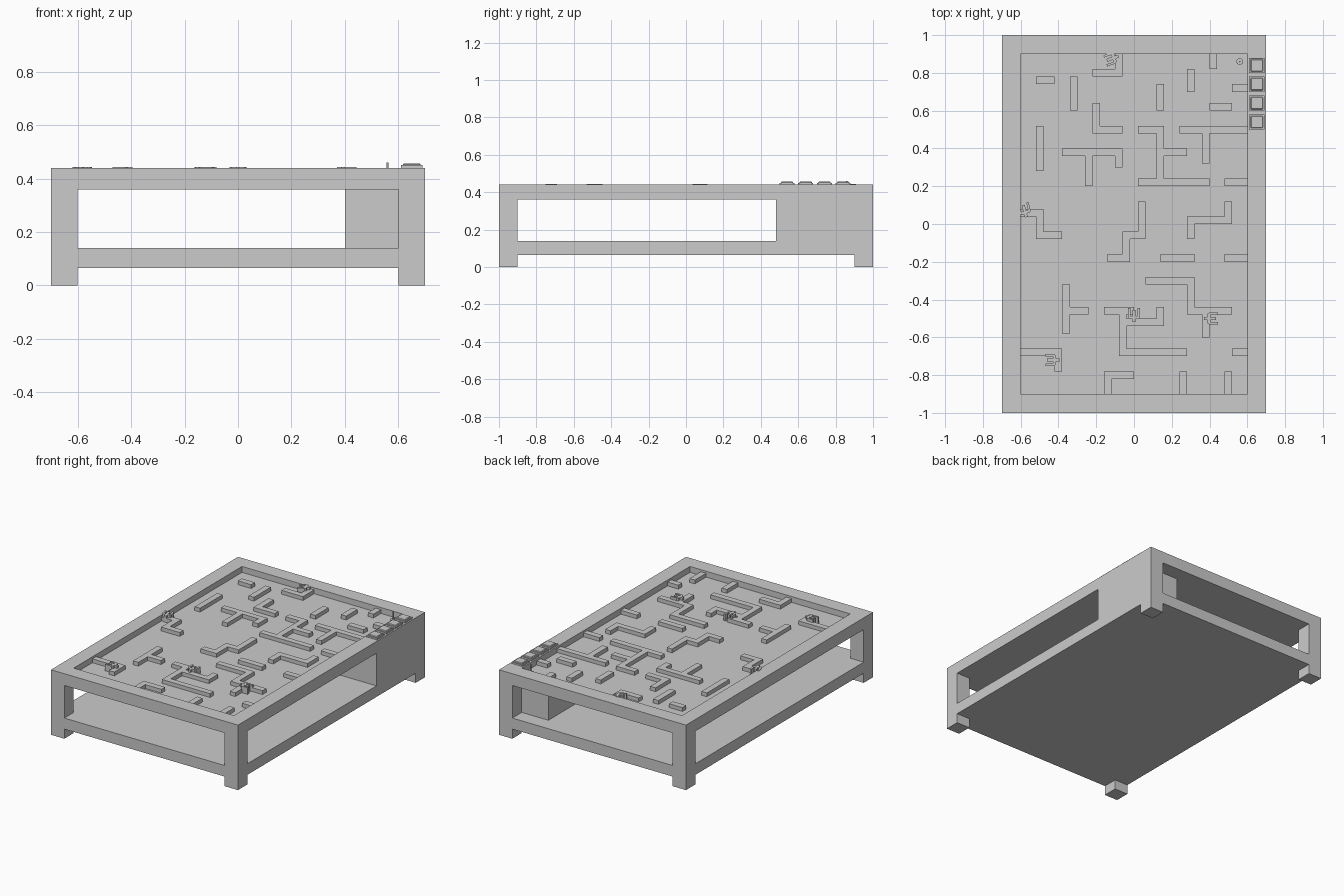
import bpy, bmesh, math
from mathutils import Matrix

if "Cube" in bpy.data.objects:
    bpy.data.objects.remove(bpy.data.objects["Cube"])


def link(name, bm):
    me = bpy.data.meshes.new(name)
    bmesh.ops.recalc_face_normals(bm, faces=bm.faces[:])
    bm.to_mesh(me)
    bm.free()
    ob = bpy.data.objects.new(name, me)
    bpy.context.collection.objects.link(ob)
    return ob


def box(name, x0, x1, y0, y1, z0, z1):
    bm = bmesh.new()
    m = Matrix.Translation(((x0 + x1) / 2, (y0 + y1) / 2, (z0 + z1) / 2)) @ \
        Matrix.Diagonal((x1 - x0, y1 - y0, z1 - z0, 1))
    bmesh.ops.create_cube(bm, size=1, matrix=m)
    return link(name, bm)


def cut(ob, *bounds):
    cutter = box("cutter", *bounds)
    cutter.hide_render = True
    mod = ob.modifiers.new("cut", 'BOOLEAN')
    mod.operation, mod.solver, mod.object = 'DIFFERENCE', 'EXACT', cutter
    bpy.context.view_layer.objects.active = ob
    bpy.ops.object.modifier_apply(modifier=mod.name)
    bpy.data.objects.remove(cutter)


def extrude_up(bm, height):
    r = bmesh.ops.extrude_face_region(bm, geom=bm.faces[:])
    vs = [v for v in r["geom"] if isinstance(v, bmesh.types.BMVert)]
    bmesh.ops.translate(bm, verts=vs, vec=(0, 0, height))


FLOOR, TOP = 0.40, 0.44

# Table body: side openings, foot gaps and the recessed board
body = box("table_body", -.7, .7, -1, 1, 0, TOP)
cut(body, -.8, .8, -.9, .48, .14, .36)
cut(body, -.8, .6, -.9, .9, .14, .36)
cut(body, -.6, .6, -1.1, 1.1, .14, .36)
cut(body, -.6, .6, -1.1, 1.1, -.1, .065)
cut(body, -.8, .8, -.9, .9, -.1, .065)
cut(body, -.6, .6, -.9, .9, FLOOR, .5)

# Closed compartment in the back right corner
box("corner_compartment", .4, .6, .48, .9, .14, .36)

# Maze walls on a 0.02 grid: horizontal (y, x0, x1), vertical (x, y0, y1);
# each wall is two cells thick
HORIZONTAL = [
    (37, -26, -21), (39, -11, -3), (35, 26, 30), (30, 20, 26), (24, -11, -3),
    (24, 1, 8), (10, 1, 20), (18, 6, 14), (24, 12, 30), (10, 24, 30),
    (18, -19, -3), (2, -30, -24), (-4, -26, -19), (-4, -3, 3), (-10, -7, -1),
    (0, 14, 26), (-10, 7, 16), (-10, 24, 30), (-16, 3, 16), (-24, 14, 26),
    (-24, -19, -12), (-24, -8, 0), (-35, -4, 14), (-27, -2, 8), (-35, -30, -19),
    (-41, -8, 0), (-35, 26, 30)]
VERTICAL = [
    (-17, 30, 39), (-5, 39, 45), (6, 30, 37), (14, 35, 41), (20, 41, 45),
    (-11, 24, 32), (6, 10, 26), (18, 16, 26), (-26, 14, 26), (-13, 10, 20),
    (-5, 15, 20), (-26, -4, 4), (1, -4, 6), (-3, -10, -2), (24, 0, 6),
    (14, -4, 2), (14, -24, -14), (18, -30, -22), (-19, -29, -16), (-4, -35, -22),
    (6, -27, -22), (-21, -39, -33), (-8, -45, -39), (12, -45, -39), (24, -45, -39)]
cells = set()
for y, a, b in HORIZONTAL:
    cells |= {(i, j) for i in range(a, b) for j in (y, y + 1)}
for x, a, b in VERTICAL:
    cells |= {(i, j) for i in (x, x + 1) for j in range(a, b)}
bm = bmesh.new()
verts = {}
for i, j in sorted(cells):
    quad = []
    for p in ((i, j), (i + 1, j), (i + 1, j + 1), (i, j + 1)):
        if p not in verts:
            verts[p] = bm.verts.new((p[0] * .02, p[1] * .02, FLOOR))
        quad.append(verts[p])
    bm.faces.new(quad)
extrude_up(bm, .026)
bmesh.ops.dissolve_limit(bm, angle_limit=.01, verts=bm.verts[:], edges=bm.edges[:])
link("maze_walls", bm)

# Small forked playing pieces
HALF = [(.008, -.04), (.008, -.022), (.024, -.022), (.031, -.012), (.031, .034),
        (.019, .034), (.019, -.006), (.008, -.006), (.008, .025)]
OUTLINE = HALF + [(-x, y) for x, y in reversed(HALF)]
PIECES = [(0, -.48, 0), (.41, -.5, -90), (-.435, -.72, 90), (-.12, .875, 110), (-.58, .075, 15)]
for n, (x, y, deg) in enumerate(PIECES, 1):
    bm = bmesh.new()
    bm.faces.new([bm.verts.new((px, py, 0)) for px, py in OUTLINE])
    extrude_up(bm, .044)
    ob = link(f"playing_piece_{n}", bm)
    ob.location = (x, y, FLOOR)
    ob.rotation_euler.z = math.radians(deg)

# Square push buttons on the right rail: a base with a bevelled cap
for n in range(4):
    y = .84 - .1 * n
    box(f"button_base_{n + 1}", .61, .69, y - .04, y + .04, TOP, .45)
    cap = box(f"button_cap_{n + 1}", .617, .683, y - .033, y + .033, .445, .457)
    mod = cap.modifiers.new("bevel", 'BEVEL')
    mod.width, mod.segments = .004, 1


# Joystick-like pin on a round foot
def cylinder(name, r, z0, z1):
    bm = bmesh.new()
    bmesh.ops.create_cone(bm, cap_ends=True, segments=16, radius1=r, radius2=r, depth=z1 - z0,
                          matrix=Matrix.Translation((.56, .86, (z0 + z1) / 2)))
    link(name, bm)


cylinder("pin_foot", .018, FLOOR, .41)
cylinder("pin_rod", .004, .41, .46)
